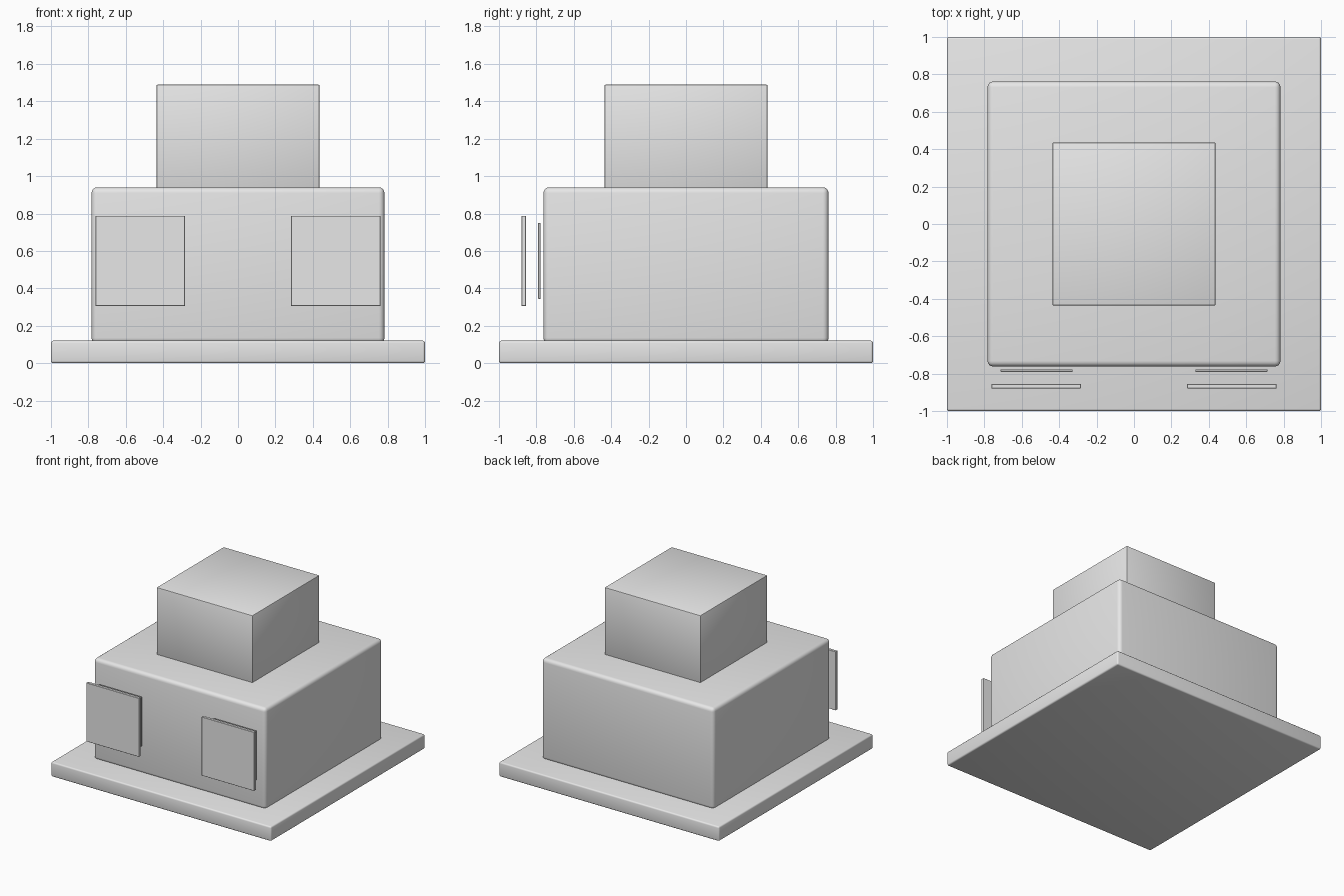
import bpy

if "Cube" in bpy.data.objects:
    bpy.data.objects.remove(bpy.data.objects["Cube"])

grey = bpy.data.materials.new("light grey")
grey.diffuse_color = (0.8, 0.8, 0.8, 1)
grey.use_nodes = True
grey.node_tree.nodes["Principled BSDF"].inputs["Base Color"].default_value = grey.diffuse_color


def box(name, x, y, z, bevel=0.0, segments=3):
    """Box from (min, max) ranges, with rounded edges."""
    bpy.ops.mesh.primitive_cube_add(
        size=1, location=[(a + b) / 2 for a, b in (x, y, z)])
    ob = bpy.context.object
    ob.name = name
    ob.scale = [b - a for a, b in (x, y, z)]
    bpy.ops.object.transform_apply(location=False, rotation=False, scale=True)
    ob.data.materials.append(grey)
    if bevel:
        mod = ob.modifiers.new("rounded edges", "BEVEL")
        mod.width = bevel
        mod.segments = segments
        bpy.ops.object.modifier_apply(modifier=mod.name)
        bpy.ops.object.shade_smooth_by_angle()
    return ob


# Stacked main blocks
box("base_slab", (-1, 1), (-1, 1), (0, 0.12), 0.012)
box("main_body", (-0.783, 0.783), (-0.762, 0.762), (0.105, 0.94), 0.03, 4)
box("upper_block", (-0.436, 0.436), (-0.436, 0.436), (0.93, 1.49), 0.008, 2)

# Pair of floating front panels, each with a thin backing plate
for side, label in ((-1, "left"), (1, "right")):
    def span(a, b):
        return tuple(sorted((side * a, side * b)))
    box(f"{label}_front_panel", span(0.284, 0.762),
        (-0.879, -0.855), (0.305, 0.788), 0.002, 1)
    box(f"{label}_backing_plate", span(0.328, 0.714),
        (-0.79, -0.778), (0.343, 0.75), 0.002, 1)
